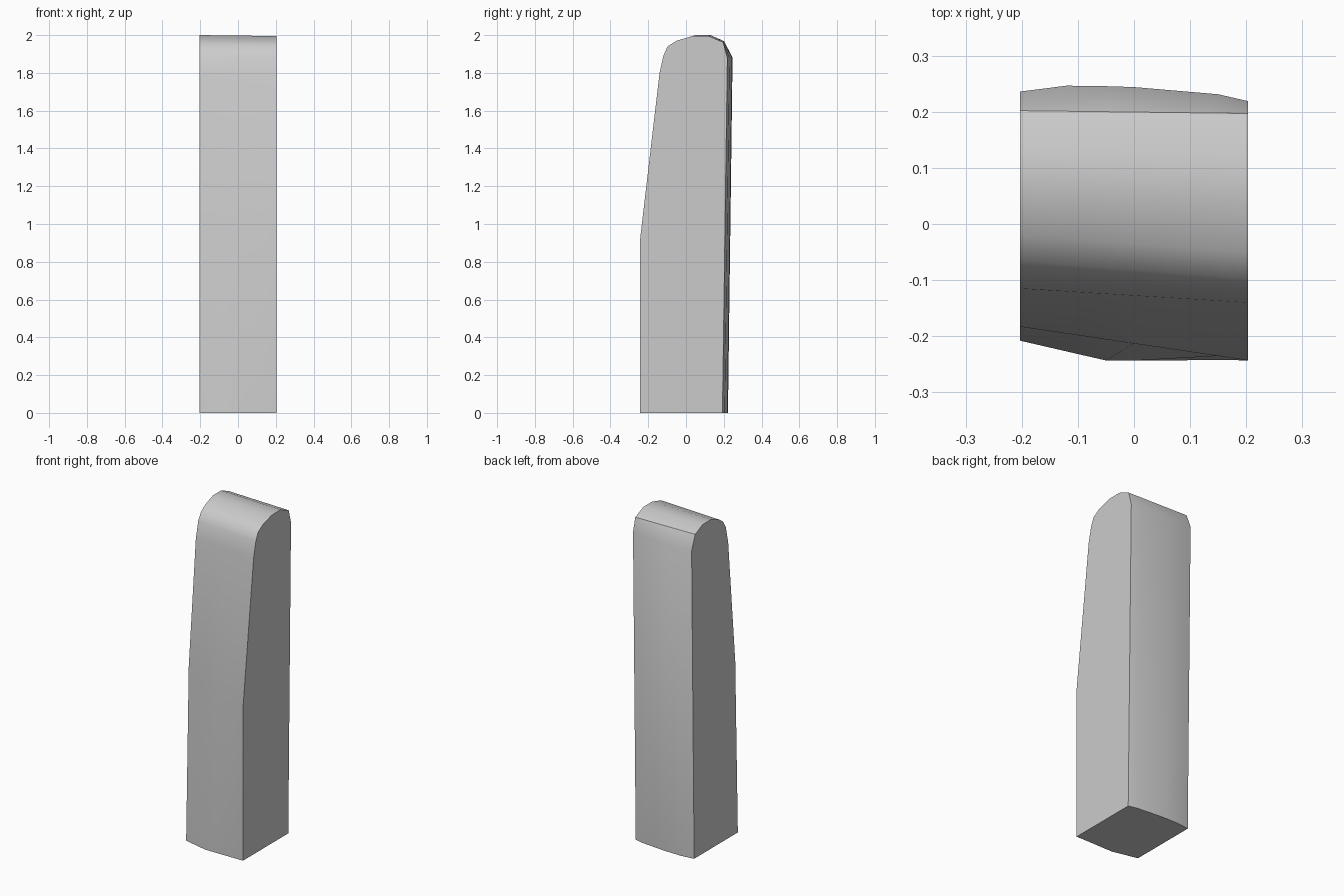
import bpy
import bmesh

cube = bpy.data.objects.get("Cube")
if cube:
    bpy.data.objects.remove(cube, do_unlink=True)

# Side profiles as (y, z), from front foot over the top to back foot
left_profile = [(-.243, 0), (-.243, .92), (-.14, 1.8), (-.12, 1.89), (-.098, 1.94),
                (-.05, 1.97), (.035, 1.995), (.12, 1.995), (.197, 1.962),
                (.219, 1.88), (.193, 0)]
right_profile = [(-.208, 0), (-.183, 1.05), (-.115, 1.8), (-.092, 1.9), (-.065, 1.945),
                 (-.02, 1.975), (.05, 2), (.13, 2), (.202, 1.968),
                 (.236, 1.88), (.212, 0)]
# Columns across the width: x, bulge of the front foot, bulge of the back
columns = [(-.203, 0, 0), (-.12, -.012, .014), (-.05, -.022, .016),
           (0, -.018, .0165), (.15, -.004, .01), (.203, 0, 0)]
LEDGE = 8
last = len(left_profile) - 1

bm = bmesh.new()
rows = []
for x, front_bow, back_bow in columns:
    t = (x + .203) / .406
    row = []
    for i, (a, b) in enumerate(zip(right_profile, left_profile)):
        y = a[0] + (b[0] - a[0]) * t
        z = a[1] + (b[1] - a[1]) * t
        y += front_bow if i == 0 else back_bow if i > LEDGE else 0
        row.append(bm.verts.new((x, y, z)))
    rows.append(row)

# Skin between columns, flat sides and flat base
for r, s in zip(rows, rows[1:]):
    for i in range(last):
        bm.faces.new((r[i], s[i], s[i + 1], r[i + 1]))
caps = [bm.faces.new(rows[0]), bm.faces.new(rows[-1]),
        bm.faces.new([r[0] for r in rows] + [r[-1] for r in reversed(rows)])]
bmesh.ops.recalc_face_normals(bm, faces=bm.faces)

# Smooth skin with sharp borders and a sharp ledge at the upper back
for f in bm.faces:
    f.smooth = f not in caps
for f in caps:
    for e in f.edges:
        e.smooth = False
for r, s in zip(rows, rows[1:]):
    bm.edges.get((r[LEDGE], s[LEDGE])).smooth = False

mesh = bpy.data.meshes.new("rounded_block")
bm.to_mesh(mesh)
bm.free()
block = bpy.data.objects.new("rounded_block", mesh)
bpy.context.collection.objects.link(block)

# Plain grey
grey = bpy.data.materials.new("light_grey")
grey.use_nodes = True
colour = (.6, .6, .6, 1)
grey.diffuse_color = colour
grey.node_tree.nodes["Principled BSDF"].inputs["Base Color"].default_value = colour
mesh.materials.append(grey)
